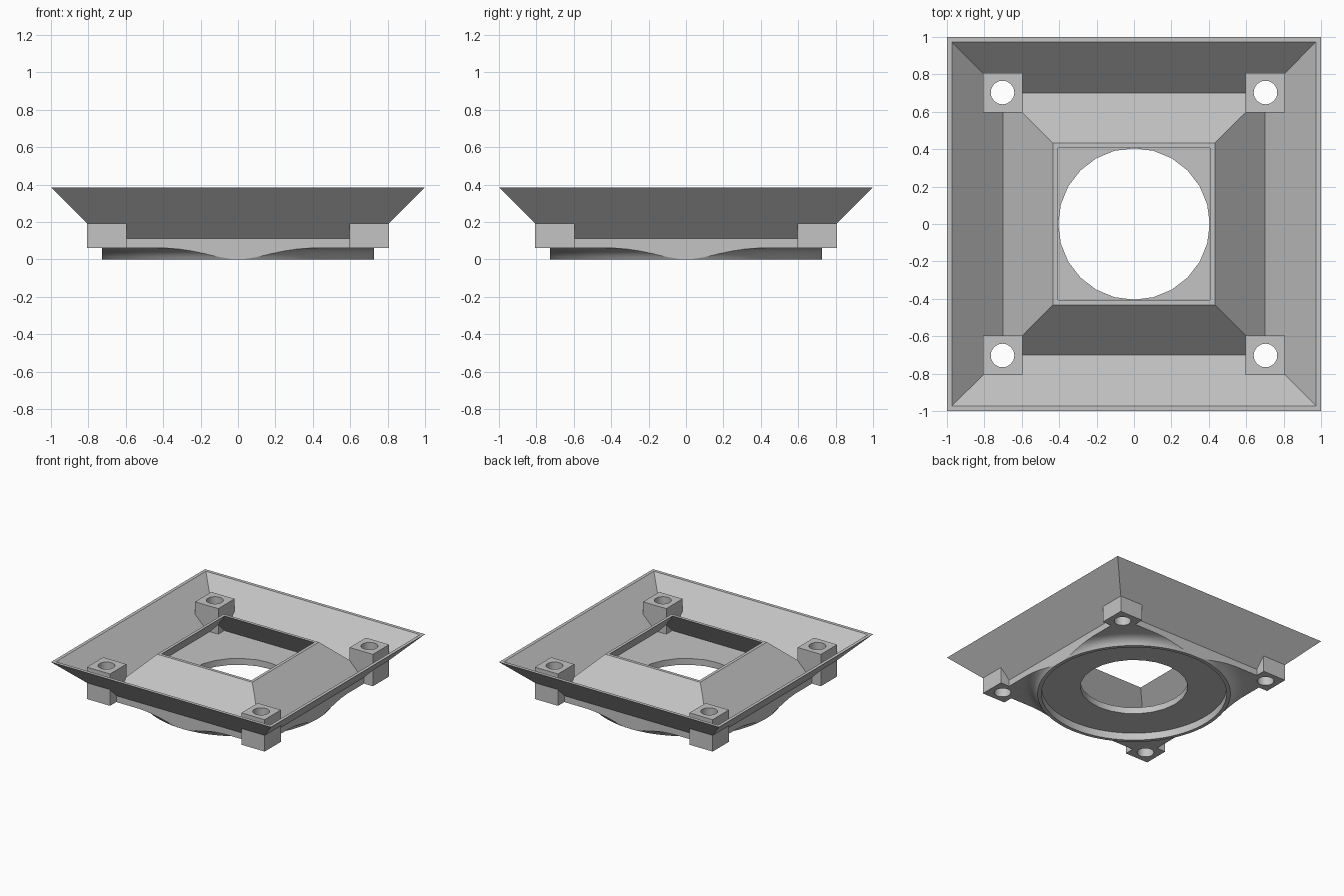
import bpy, bmesh, math

if "Cube" in bpy.data.objects:
    bpy.data.objects.remove(bpy.data.objects["Cube"], do_unlink=True)

grey = bpy.data.materials.new("plain grey")
grey.use_nodes = True
COLOUR = (0.55, 0.55, 0.55, 1)
grey.diffuse_color = COLOUR
grey.node_tree.nodes["Principled BSDF"].inputs["Base Color"].default_value = COLOUR


def finish(name, bm):
    bmesh.ops.recalc_face_normals(bm, faces=bm.faces)
    me = bpy.data.meshes.new(name)
    bm.to_mesh(me)
    bm.free()
    me.materials.append(grey)
    ob = bpy.data.objects.new(name, me)
    bpy.context.collection.objects.link(ob)
    return ob


def ring(name, profile, sides, turn=0.0, scale=1.0):
    """Sweep a closed (radius, z) profile around the z axis."""
    bm = bmesh.new()
    loops = []
    for i in range(sides):
        a = turn + 2 * math.pi * i / sides
        loops.append([bm.verts.new((r * scale * math.cos(a), r * scale * math.sin(a), z))
                      for r, z in profile])
    n = len(profile)
    for i in range(sides):
        p, q = loops[i], loops[(i + 1) % sides]
        for j in range(n):
            k = (j + 1) % n
            bm.faces.new((p[j], q[j], q[k], p[k]))
    return finish(name, bm)


def box(name, x0, x1, y0, y1, z0, z1):
    bm = bmesh.new()
    bmesh.ops.create_cube(bm, size=1)
    for v in bm.verts:
        v.co = (x1 if v.co.x > 0 else x0, y1 if v.co.y > 0 else y0, z1 if v.co.z > 0 else z0)
    return finish(name, bm)


def cylinders(name, centres, radius, z0, z1, sides):
    bm = bmesh.new()
    for x, y in centres:
        made = bmesh.ops.create_cone(bm, cap_ends=True, segments=sides, radius1=radius,
                                     radius2=radius, depth=z1 - z0)
        bmesh.ops.translate(bm, verts=made["verts"], vec=(x, y, (z0 + z1) / 2))
    ob = finish(name, bm)
    ob.hide_render = True
    return ob


def select(ob):
    bpy.ops.object.select_all(action='DESELECT')
    ob.select_set(True)
    bpy.context.view_layer.objects.active = ob


def cut(ob, cutter):
    select(ob)
    m = ob.modifiers.new("cut", 'BOOLEAN')
    m.operation, m.solver, m.object = 'DIFFERENCE', 'EXACT', cutter
    bpy.ops.object.modifier_apply(modifier=m.name)


CORNERS = [(sx, sy) for sx in (-1, 1) for sy in (-1, 1)]
P = 0.703                       # mounting hole position
TOP, BASE = 0.385, 0.112        # rim height, valley height

# Square dish: outer wall flares out, inner wall rises to a hollow frustum
dish = ring("square_dish",
            [(0.727, 0.10), (0.727, BASE), (1.0, TOP), (0.973, TOP), (0.70, BASE),
             (0.432, TOP), (0.407, TOP), (0.675, BASE), (0.675, 0.10)],
            4, math.pi / 4, math.sqrt(2))

# Base plate, later trimmed to a round flared rim underneath
plate = box("base_plate", -0.727, 0.727, -0.727, 0.727, 0.0, BASE)

# Mounting blocks at the corners
blocks = []
for sx, sy in CORNERS:
    xs, ys = sorted((sx * 0.597, sx * 0.808)), sorted((sy * 0.597, sy * 0.808))
    side = ("left" if sx > 0 else "right")
    end = ("front" if sy < 0 else "back")
    blocks.append(box(f"{end}_{side}_mounting_block", *xs, *ys, 0.06, 0.322))

# Cutters: flared underside, round recess, centre opening, screw holes
flare = ring("flare_cutter",
             [(0.7265, -0.1), (0.7265, 0.0), (0.736, 0.016), (0.749, 0.031), (0.768, 0.045),
              (0.79, 0.054), (0.822, 0.06), (1.3, 0.06), (1.3, -0.1)], 96)
flare.hide_render = True
recess = cylinders("recess_cutter", [(0, 0)], 0.698, -0.1, 0.06, 96)
opening = cylinders("opening_cutter", [(0, 0)], 0.405, -0.2, 0.3, 24)
holes = cylinders("screw_hole_cutter", [(sx * P, sy * P) for sx, sy in CORNERS],
                  0.063, -0.2, 0.6, 32)

for cutter in (flare, recess, opening, holes):
    cut(plate, cutter)
for part in [dish] + blocks:
    cut(part, holes)
for cutter in (flare, recess, opening, holes):
    bpy.data.objects.remove(cutter, do_unlink=True)

# Smooth the round walls, keep all other edges crisp
for part in [plate, dish] + blocks:
    select(part)
    bpy.ops.object.shade_smooth_by_angle(angle=math.radians(25))
